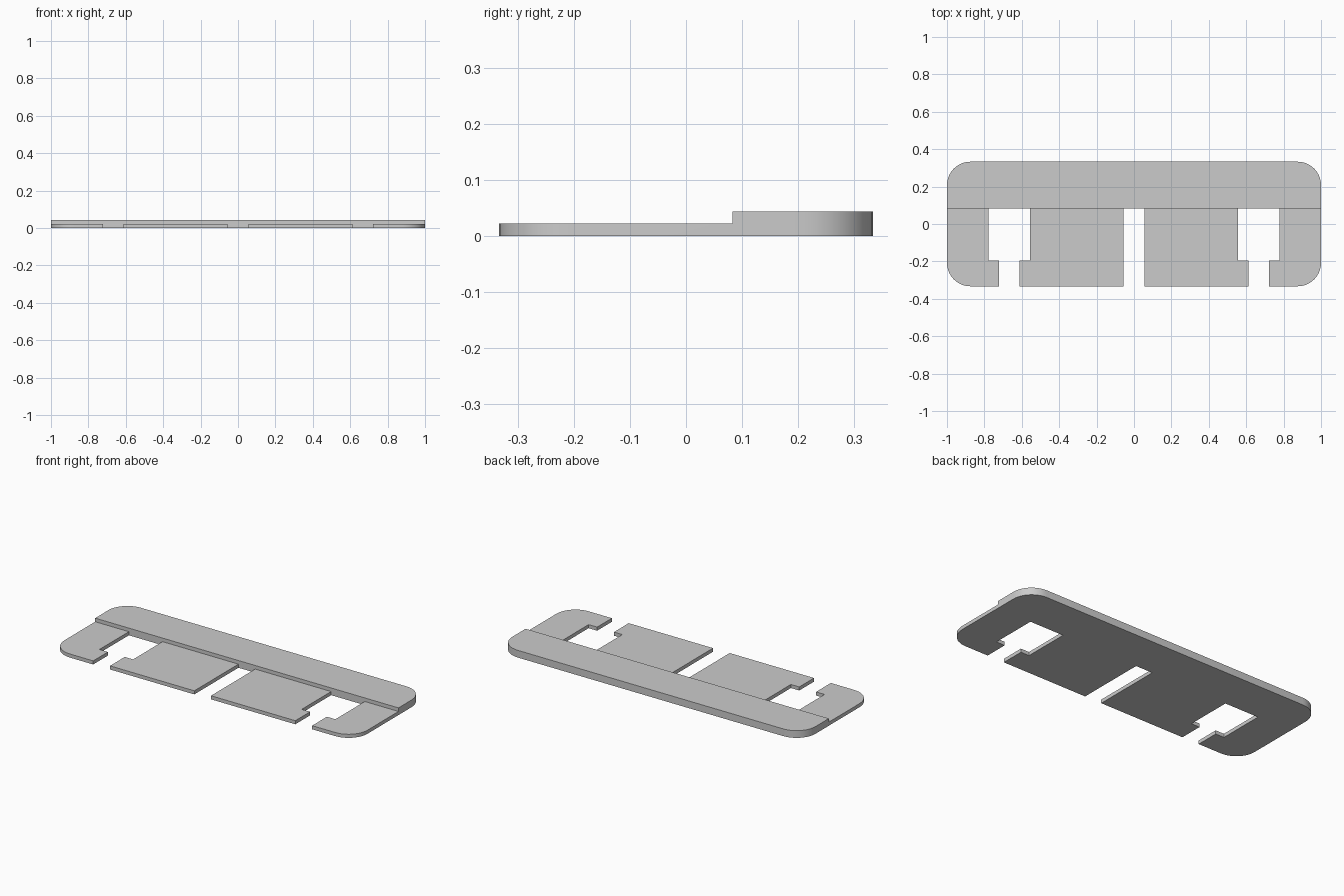
import bpy, bmesh, math

if "Cube" in bpy.data.objects:
    bpy.data.objects.remove(bpy.data.objects["Cube"])

W, D = 1.0, 0.333          # half width and half depth
STEP_Y, LIP_Y = 0.083, -0.194
LOW, HIGH = 0.0215, 0.043  # plate and rail heights
R = 0.125                  # corner radius
WIDE_OUT, WIDE_IN = 0.778, 0.556
NECK_OUT, NECK_IN = 0.722, 0.611
MID = 0.055


def corner(cx, cy, start, n=10):
    """Quarter circle, counter-clockwise from the start angle."""
    return [(cx + R * math.cos(start + i * math.pi / 2 / n),
             cy + R * math.sin(start + i * math.pi / 2 / n)) for i in range(n + 1)]


def mirror(pts):
    return [(-x, y) for x, y in reversed(pts)]


# Right-hand tabs: rounded end arm and broad inner tab
arm = ([(WIDE_OUT, STEP_Y), (WIDE_OUT, LIP_Y), (NECK_OUT, LIP_Y), (NECK_OUT, -D)]
       + corner(W - R, -D + R, -math.pi / 2) + [(W, STEP_Y)])
tab = [(MID, STEP_Y), (MID, -D), (NECK_IN, -D), (NECK_IN, LIP_Y),
       (WIDE_IN, LIP_Y), (WIDE_IN, STEP_Y)]

# Rear rail, with its front edge split where the tabs join
xs = [MID, WIDE_IN, WIDE_OUT, W]
rail = ([(x, STEP_Y) for x in [-x for x in reversed(xs)] + xs]
        + corner(W - R, D - R, 0) + mirror(corner(W - R, D - R, 0)))

bm = bmesh.new()
for pts in (rail, arm, tab, mirror(arm), mirror(tab)):
    bm.faces.new([bm.verts.new((x, y, 0)) for x, y in pts])
bmesh.ops.remove_doubles(bm, verts=bm.verts, dist=1e-5)


def raise_faces(faces, height, keep):
    ret = bmesh.ops.extrude_face_region(bm, geom=faces, use_keep_orig=keep)
    new = ret["geom"]
    bmesh.ops.translate(bm, vec=(0, 0, height),
                        verts=[g for g in new if isinstance(g, bmesh.types.BMVert)])
    if not keep:
        old = [f for f in faces if f.is_valid]
        if old:
            bmesh.ops.delete(bm, geom=old, context='FACES_ONLY')
    return [g for g in new if isinstance(g, bmesh.types.BMFace)]


# Thin plate, then the thicker rail at the back
tops = raise_faces(bm.faces[:], LOW, True)
raise_faces([f for f in tops if f.calc_center_median().y > STEP_Y], HIGH - LOW, False)
bmesh.ops.recalc_face_normals(bm, faces=bm.faces)
bmesh.ops.dissolve_limit(bm, angle_limit=math.radians(1), verts=bm.verts, edges=bm.edges)

mesh = bpy.data.meshes.new("slotted_plate")
bm.to_mesh(mesh)
bm.free()
plate = bpy.data.objects.new("slotted_plate", mesh)
bpy.context.collection.objects.link(plate)

grey = bpy.data.materials.new("plain_grey")
grey.diffuse_color = (0.6, 0.6, 0.6, 1)
grey.use_nodes = True
grey.node_tree.nodes["Principled BSDF"].inputs["Base Color"].default_value = grey.diffuse_color
mesh.materials.append(grey)

bpy.context.view_layer.objects.active = plate
plate.select_set(True)
bpy.ops.object.shade_smooth_by_angle(angle=math.radians(30))
